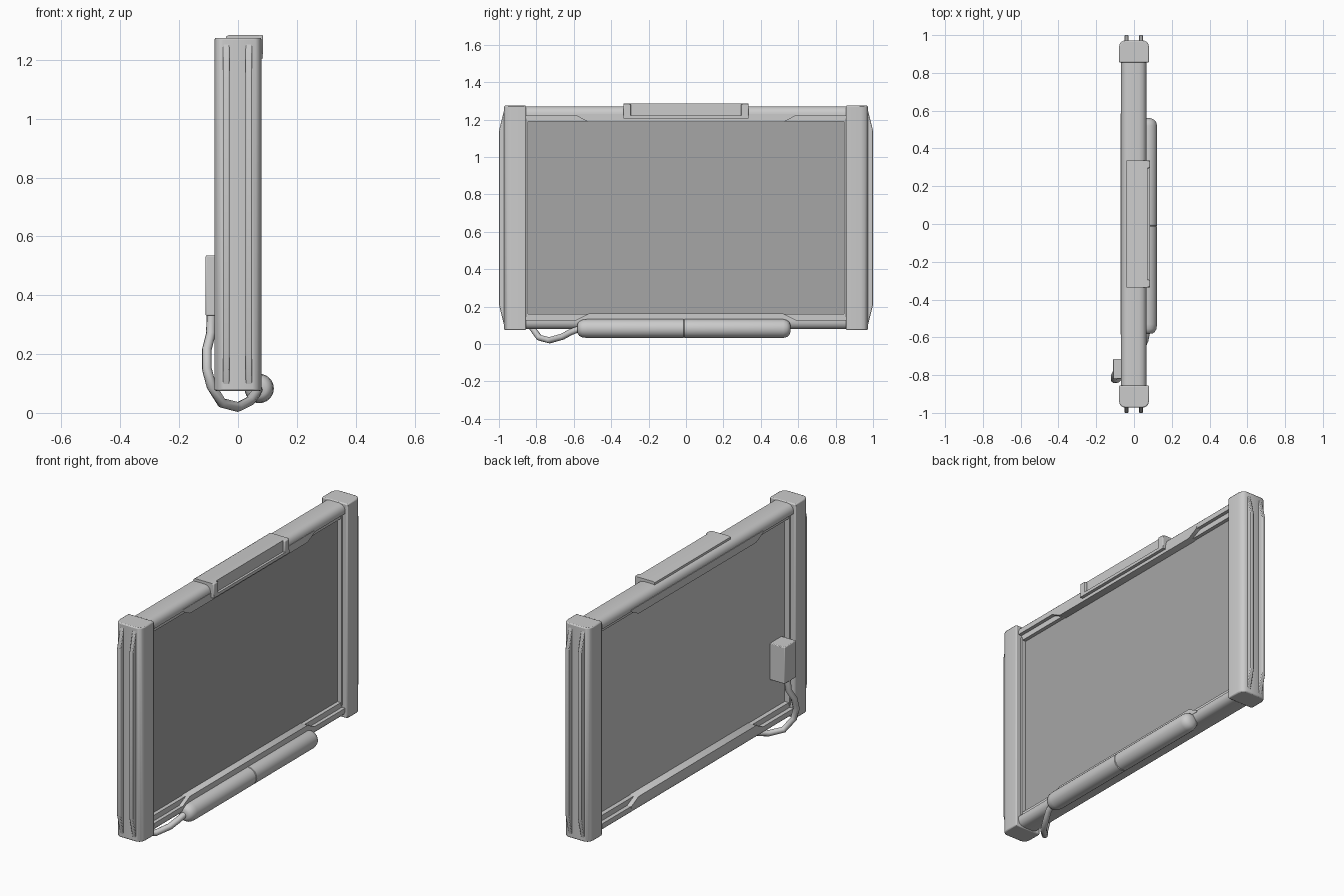
import bpy, bmesh, math
from mathutils import Vector

if "Cube" in bpy.data.objects:
    bpy.data.objects.remove(bpy.data.objects["Cube"])

MID_Z = 0.675  # height of the horizontal mirror plane


def finish(obj, bevel=0, segments=2):
    bpy.context.view_layer.objects.active = obj
    for o in bpy.context.selected_objects:
        o.select_set(False)
    obj.select_set(True)
    if bevel:
        m = obj.modifiers.new("bevel", 'BEVEL')
        m.width, m.segments, m.limit_method = bevel, segments, 'ANGLE'
    bpy.ops.object.shade_smooth_by_angle(angle=math.radians(35))
    return obj


def prism(name, pts, place, lo, hi, bevel=0, segments=2):
    """Extrude a 2D profile; place(u, v, t) gives the 3D position."""
    bm = bmesh.new()
    a = [bm.verts.new(place(u, v, lo)) for u, v in pts]
    b = [bm.verts.new(place(u, v, hi)) for u, v in pts]
    bm.faces.new(a)
    bm.faces.new(b)
    n = len(pts)
    for i in range(n):
        j = (i + 1) % n
        bm.faces.new((a[i], a[j], b[j], b[i]))
    bmesh.ops.recalc_face_normals(bm, faces=bm.faces)
    me = bpy.data.meshes.new(name)
    bm.to_mesh(me)
    bm.free()
    obj = bpy.data.objects.new(name, me)
    bpy.context.collection.objects.link(obj)
    return finish(obj, bevel, segments)


def along_y(u, v, t):
    return (u, t, v)


def along_x(u, v, t):
    return (t, u, v)


def box(name, x, y, z, bevel=0, segments=2):
    pts = [(x[0], z[0]), (x[1], z[0]), (x[1], z[1]), (x[0], z[1])]
    return prism(name, pts, along_y, y[0], y[1], bevel, segments)


# Screen: dark front sheet over a grey back panel
box("back_panel", (-0.02, 0.018), (-0.87, 0.87), (0.14, 1.21))
screen = box("screen", (0.018, 0.024), (-0.86, 0.86), (0.15, 1.20))
dark = bpy.data.materials.new("dark_screen")
dark.diffuse_color = (0.38, 0.38, 0.38, 1)
dark.use_nodes = True
dark.node_tree.nodes["Principled BSDF"].inputs["Base Color"].default_value = dark.diffuse_color
screen.data.materials.append(dark)

# Top and bottom rails with inner step and trapezoid lips
rail = [(-0.068, 1.22), (-0.068, 1.238), (-0.062, 1.254), (-0.048, 1.266), (-0.03, 1.27),
        (0.028, 1.27), (0.046, 1.266), (0.059, 1.254), (0.065, 1.238), (0.065, 1.22)]
lip = [(-0.585, 1.23), (-0.585, 1.22), (-0.52, 1.187), (0.52, 1.187), (0.585, 1.22), (0.585, 1.23)]
for side, flip in (("top", False), ("bottom", True)):
    def fz(pts):
        return [(u, 2 * MID_Z - v if flip else v) for u, v in pts]
    prism(side + "_rail", fz(rail), along_y, -0.87, 0.87)
    step = [(-0.045, 1.19), (-0.045, 1.23), (0.045, 1.23), (0.045, 1.19)]
    prism(side + "_rail_step", fz(step), along_y, -0.87, 0.87)
    prism(side + "_lip", fz(lip), along_x, -0.071, 0.067)

# End caps, inner strips and tapered ribs
rib = [(0.955, 0.09), (0.97, 0.09), (1.0, 0.21), (1.0, 1.14), (0.97, 1.26), (0.955, 1.26)]
outline = [(-0.08, 0.855), (0.08, 0.855), (0.08, 0.935), (0.076, 0.953), (0.066, 0.966), (0.05, 0.972),
           (-0.05, 0.972), (-0.066, 0.966), (-0.076, 0.953), (-0.08, 0.935)]
for side, s in (("left", -1), ("right", 1)):
    prism(side + "_end_cap", outline, lambda u, v, t: (u, s * v, t), 0.075, 1.275, 0.006)
    box(side + "_inner_strip", (-0.05, 0.05), sorted((s * 0.845, s * 0.87)), (0.145, 1.205))
    for i, x in enumerate((-0.04, 0.037)):
        prism(f"{side}_rib_{i + 1}", rib, lambda u, v, t: (t, s * u, v), x - 0.011, x + 0.011, 0.004)

# Clip hooked over the top rail, recessed along its front
hook = [(-0.04, 1.262), (0.05, 1.262), (0.05, 1.205), (0.072, 1.205), (0.072, 1.285), (-0.03, 1.285), (-0.04, 1.28)]
prism("top_clip", hook, along_y, -0.335, 0.335)
box("clip_front_ledge", (0.07, 0.085), (-0.335, 0.335), (1.205, 1.222))
for side, y in (("left", (-0.335, -0.295)), ("right", (0.295, 0.335))):
    box("clip_end_" + side, (0.05, 0.085), y, (1.205, 1.285), 0.005)


# Lathed light tube: two halves with rounded ends and a seam
def lathe(name, prof, cx, cz, n=24):
    bm = bmesh.new()
    rings = [[bm.verts.new((cx + r * math.cos(k * math.tau / n), y, cz + r * math.sin(k * math.tau / n)))
              for k in range(n)] for y, r in prof]
    for a, b in zip(rings, rings[1:]):
        for k in range(n):
            bm.faces.new((a[k], a[(k + 1) % n], b[(k + 1) % n], b[k]))
    bm.faces.new(rings[0])
    bm.faces.new(rings[-1])
    bmesh.ops.recalc_face_normals(bm, faces=bm.faces)
    me = bpy.data.meshes.new(name)
    bm.to_mesh(me)
    bm.free()
    obj = bpy.data.objects.new(name, me)
    bpy.context.collection.objects.link(obj)
    finish(obj)


lathe("tube", [(-0.58, 0.025), (-0.572, 0.038), (-0.555, 0.047), (-0.53, 0.05), (-0.014, 0.05),
               (-0.011, 0.047), (-0.008, 0.05), (0.52, 0.05), (0.54, 0.045), (0.553, 0.034), (0.56, 0.015)],
      0.072, 0.083)

# Connector box on the back
box("connector_box", (-0.11, -0.015), (-0.82, -0.715), (0.33, 0.535), 0.004)

# Cable from the tube, under the frame, up to the connector
path = [(0.07, -0.56, 0.085), (0.06, -0.615, 0.065), (0.04, -0.66, 0.04), (0.0, -0.73, 0.02),
        (-0.055, -0.785, 0.034), (-0.09, -0.825, 0.09), (-0.106, -0.825, 0.15),
        (-0.106, -0.805, 0.215), (-0.092, -0.775, 0.27), (-0.09, -0.768, 0.34)]
cu = bpy.data.curves.new("cable", 'CURVE')
cu.dimensions = '3D'
cu.bevel_depth, cu.bevel_resolution, cu.use_fill_caps = 0.017, 2, True
sp = cu.splines.new('POLY')
sp.points.add(len(path) - 1)
for p, co in zip(sp.points, path):
    p.co = (*co, 1)
cable = bpy.data.objects.new("cable", cu)
bpy.context.collection.objects.link(cable)
